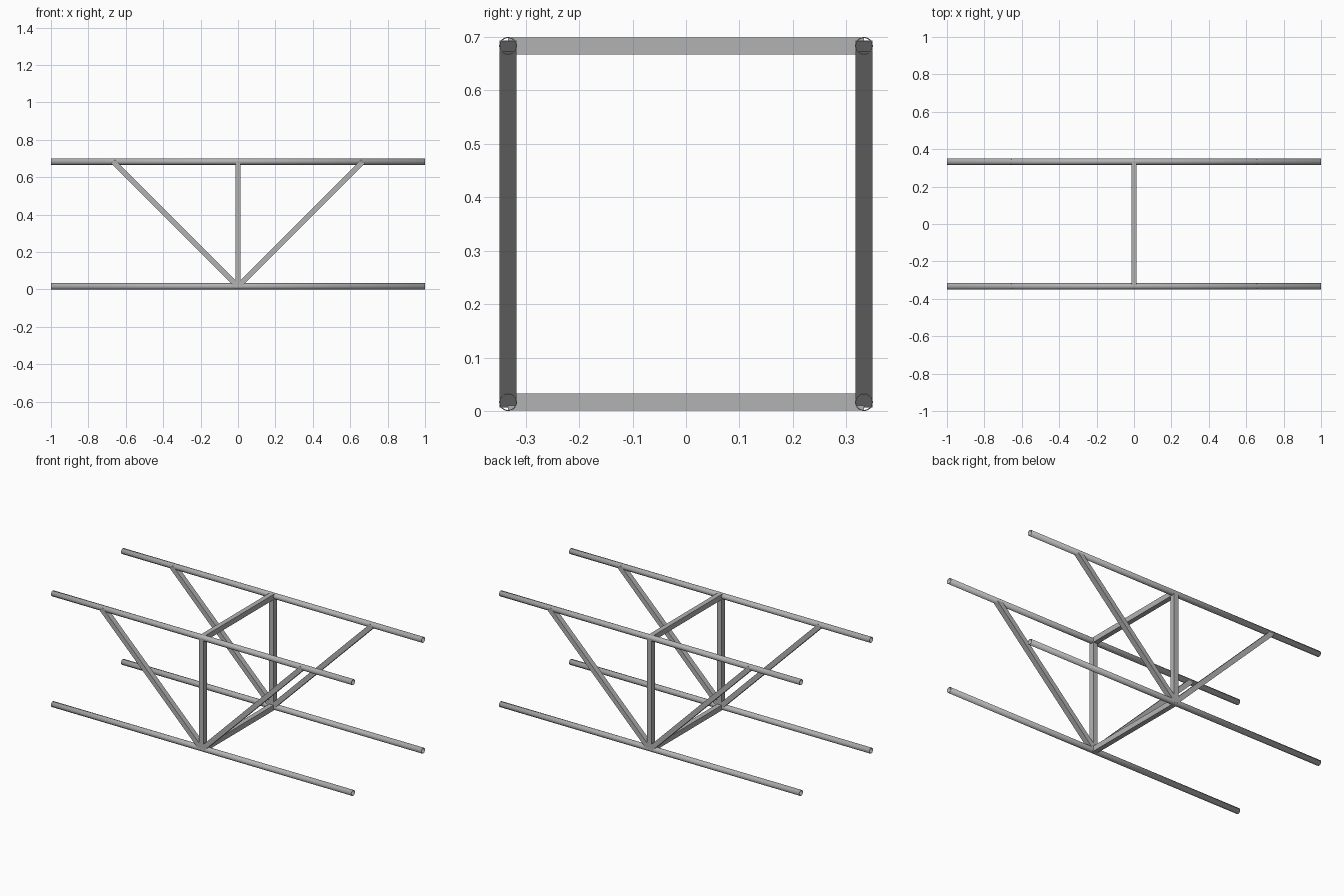
import bpy
import math
from mathutils import Vector, Matrix

cube = bpy.data.objects.get("Cube")
if cube:
    bpy.data.objects.remove(cube, do_unlink=True)

steel = bpy.data.materials.new("grey steel")
steel.use_nodes = True
grey = (0.45, 0.45, 0.45, 1)
steel.diffuse_color = grey
steel.node_tree.nodes["Principled BSDF"].inputs["Base Color"].default_value = grey

Y, LOW, HIGH = 0.333, 0.0167, 0.6833   # chord centre lines
REACH = HIGH - LOW                     # braces rise at 45 degrees
RADIUS, WIDE, NARROW = 0.0167, 0.032, 0.029
WALL = 0.002


def tube(name, start, end, outline, wide_axis, smooth=False):
    """Open hollow section swept from start to end."""
    start, end = Vector(start), Vector(end)
    along = (end - start).normalized()
    v = Vector(wide_axis)
    u = v.cross(along)
    ring = [u * a + v * b for a, b in outline]
    n = len(ring)
    verts = [start + p for p in ring] + [end + p for p in ring]
    faces = [(i, (i + 1) % n, n + (i + 1) % n, n + i) for i in range(n)]
    mesh = bpy.data.meshes.new(name)
    mesh.from_pydata(verts, [], faces)
    mesh.materials.append(steel)
    obj = bpy.data.objects.new(name, mesh)
    bpy.context.collection.objects.link(obj)
    wall = obj.modifiers.new("wall", 'SOLIDIFY')
    wall.thickness = WALL
    wall.offset = -1
    if smooth:
        bpy.ops.object.select_all(action='DESELECT')
        obj.select_set(True)
        bpy.context.view_layer.objects.active = obj
        bpy.ops.object.shade_smooth_by_angle(angle=math.radians(40))
    return obj


SIDES = 24
circle = [(RADIUS * math.cos(math.tau * i / SIDES), RADIUS * math.sin(math.tau * i / SIDES))
          for i in range(SIDES)]
a, b = NARROW / 2, WIDE / 2
box = [(a, -b), (a, b), (-a, b), (-a, -b)]

# Long round chords and the cross bars joining them
for level, z in (("lower", LOW), ("upper", HIGH)):
    for side, y in (("front", -Y), ("back", Y)):
        tube(f"{level}_{side}_chord", (-1, y, z), (1, y, z), circle, (0, 1, 0), True)
    tube(f"{level}_cross_bar", (0, -Y, z), (0, Y, z), box, (0, 0, 1))

# Upright post and two diagonal braces on each side
for side, y in (("front", -Y), ("back", Y)):
    tube(f"{side}_post", (0, y, LOW), (0, y, HIGH), box, (0, 1, 0))
    for hand, s in (("left", 1), ("right", -1)):
        tube(f"{side}_{hand}_brace", (0, y, LOW), (s * REACH, y, HIGH), box, (0, 1, 0))
